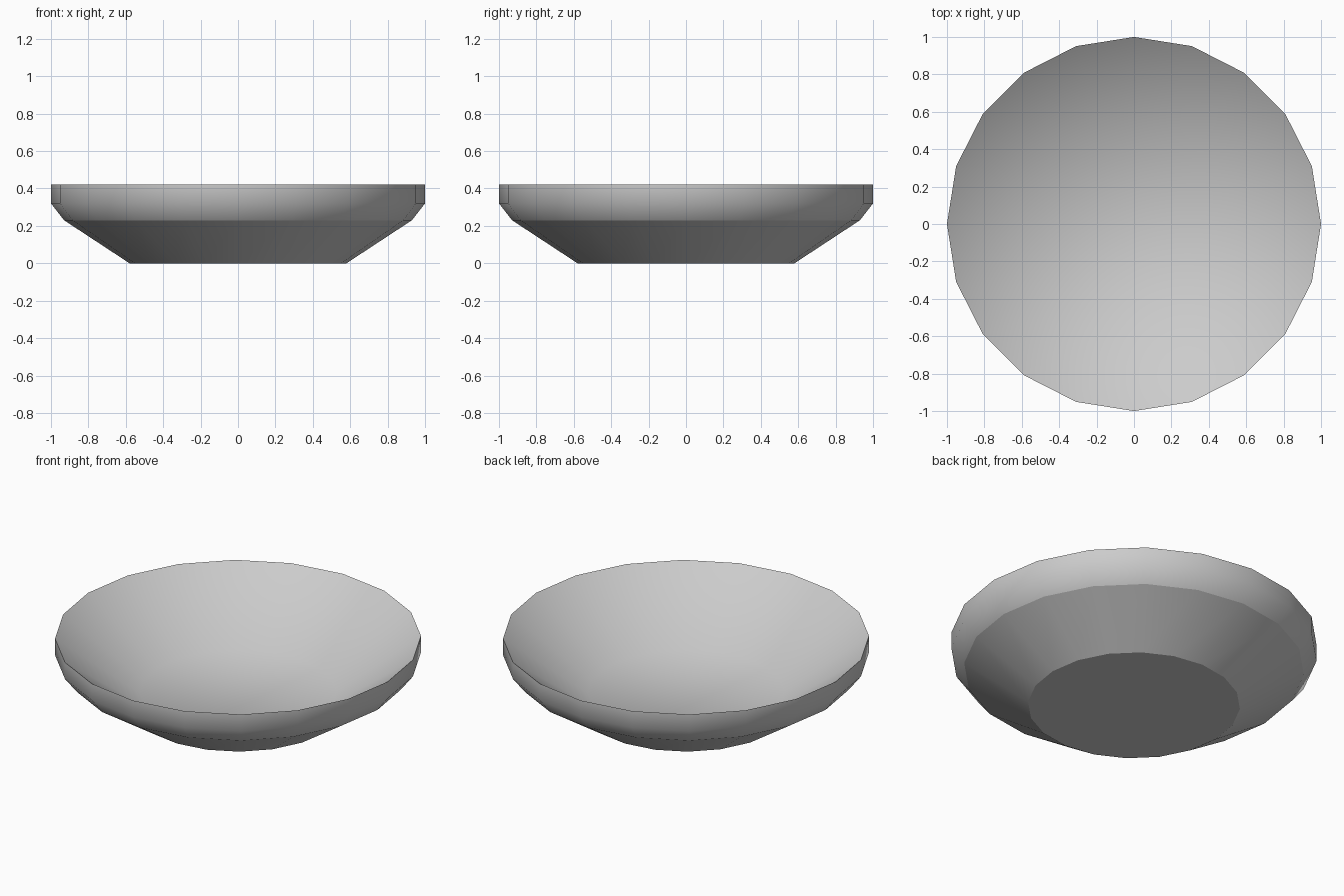
import bpy, bmesh
from math import cos, sin, tau

if "Cube" in bpy.data.objects:
    bpy.data.objects.remove(bpy.data.objects["Cube"])

SIDES = 20

# Profile as (radius, height, sharp edge): base, flared side, rim, inner bowl
profile = [
    (0.58, 0.00, True),
    (0.93, 0.23, True),
    (1.00, 0.32, False),
    (1.00, 0.42, True),
    (0.54, 0.09, False),
]

bm = bmesh.new()
rings = [[bm.verts.new((r * cos(tau * i / SIDES), r * sin(tau * i / SIDES), z))
          for i in range(SIDES)] for r, z, _ in profile]

# Walls between neighbouring rings
for low, high in zip(rings, rings[1:]):
    for i in range(SIDES):
        j = (i + 1) % SIDES
        bm.faces.new((low[i], low[j], high[j], high[i]))

# Underside and inner floor
bm.faces.new(rings[0][::-1])
bm.faces.new(rings[-1])

# Smooth shading with crisp base, waist and rim
for face in bm.faces:
    face.smooth = True
for ring, (_, _, sharp) in zip(rings, profile):
    for i in range(SIDES):
        bm.edges.get((ring[i], ring[(i + 1) % SIDES])).smooth = not sharp

mesh = bpy.data.meshes.new("dish")
bm.to_mesh(mesh)
bm.free()
dish = bpy.data.objects.new("dish", mesh)
bpy.context.collection.objects.link(dish)
